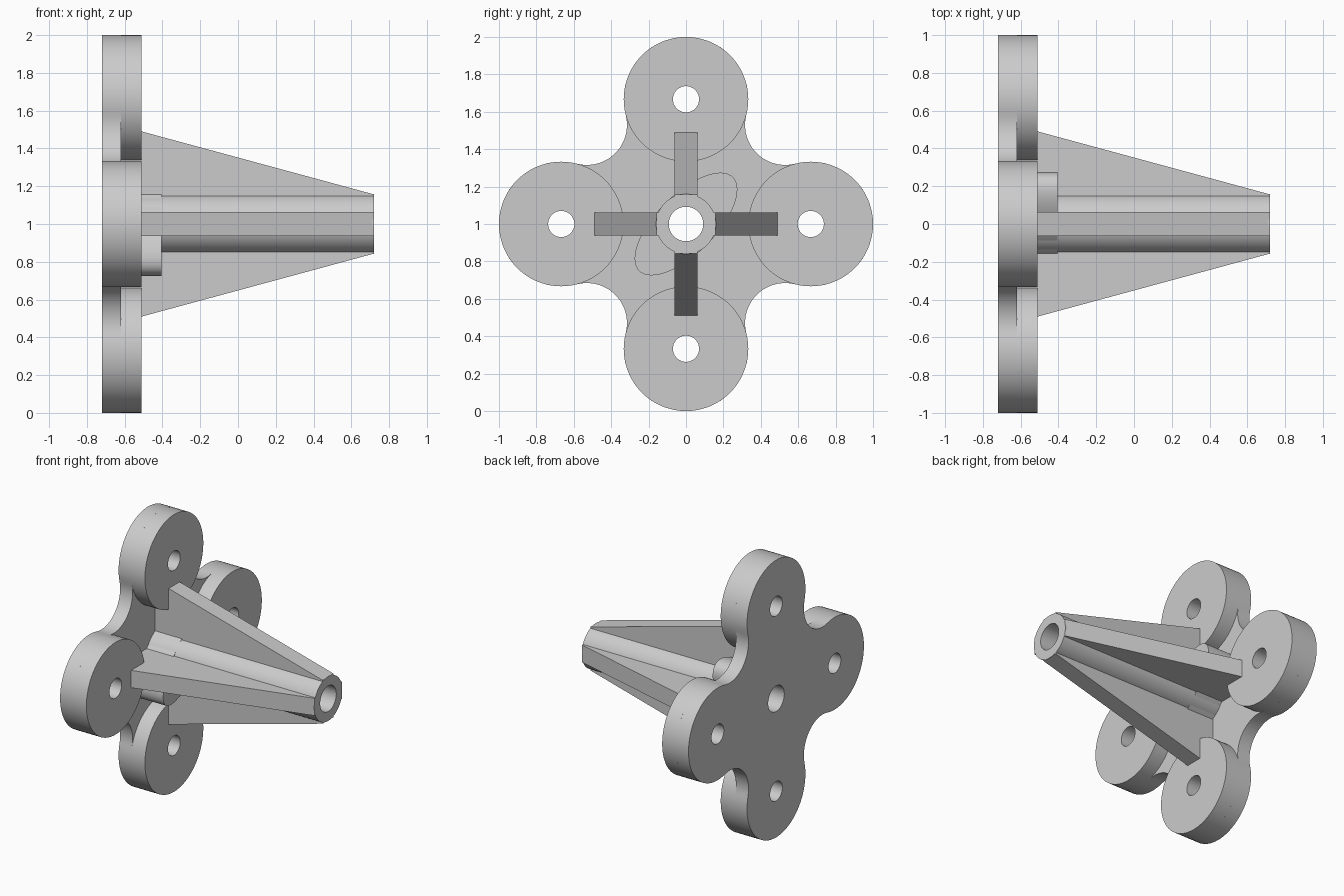
import bpy, bmesh
from math import pi, sin, cos, atan2, hypot

if "Cube" in bpy.data.objects:
    bpy.data.objects.remove(bpy.data.objects["Cube"])

BACK, WEB, FACE, PAD, TIP = -0.72, -0.62, -0.51, -0.405, 0.72
LOBE, LOBE_R = 0.667, 0.333
MID = 1.0

grey = bpy.data.materials.new("plain grey")
grey.use_nodes = True
grey.diffuse_color = (0.6, 0.6, 0.6, 1)
grey.node_tree.nodes["Principled BSDF"].inputs["Base Color"].default_value = (0.6, 0.6, 0.6, 1)


def arc(cy, cz, r, a0, a1, n):
    return [(cy + r * cos(a0 + (a1 - a0) * i / n), cz + r * sin(a0 + (a1 - a0) * i / n))
            for i in range(n + 1)]


def circle(cy, cz, r, n=72):
    return arc(cy, cz, r, 0, 2 * pi, n)[:-1]


def sweep(bm, loop, offset):
    """Close a 3D outline into a face and extrude it by the offset."""
    face = bm.faces.new([bm.verts.new(p) for p in loop])
    new = bmesh.ops.extrude_face_region(bm, geom=[face])["geom"]
    bmesh.ops.translate(bm, vec=offset, verts=[v for v in new if isinstance(v, bmesh.types.BMVert)])


def finish(name, bm):
    bmesh.ops.recalc_face_normals(bm, faces=bm.faces)
    mesh = bpy.data.meshes.new(name)
    bm.to_mesh(mesh)
    bm.free()
    mesh.materials.append(grey)
    ob = bpy.data.objects.new(name, mesh)
    ob.location.z = MID
    bpy.context.collection.objects.link(ob)
    return ob


def prism(name, outlines, x0, x1):
    """Extrude (y, z) outlines along x."""
    bm = bmesh.new()
    for outline in outlines:
        sweep(bm, [(x0, y, z) for y, z in outline], (x1 - x0, 0, 0))
    return finish(name, bm)


def turned(y, z, k):
    a = k * pi / 2
    return (y * cos(a) - z * sin(a), y * sin(a) + z * cos(a))


# Drills for the bore and the four bolt holes
centres = [turned(LOBE, 0, k) for k in range(4)]
drills = prism("drills", [circle(0, 0, 0.092)] + [circle(y, z, 0.07) for y, z in centres], -1, 1)
drills.hide_render = True
drills.hide_set(True)

# Flange plate: four lobes joined by concave fillets
f = 0.53
fillet_r = hypot(f, LOBE - f) - LOBE_R
a = atan2(f, f - LOBE)
quarter = arc(LOBE, 0, LOBE_R, -a, a, 44) + arc(f, f, fillet_r, a + pi, 1.5 * pi - a, 20)[1:-1]
outline = [turned(y, z, k) for k in range(4) for y, z in quarter]
parts = [prism("flange_plate", [outline], BACK, WEB)]

# Raised round bosses
for name, (y, z) in zip(("back_boss", "top_boss", "front_boss", "bottom_boss"), centres):
    parts.append(prism(name, [circle(y, z, LOBE_R)], WEB, FACE))

# Central tube and the diagonal oval collar at its root
parts.append(prism("centre_tube", [circle(0, 0, 0.16)], WEB, TIP))
oval = [((u - v) * cos(pi / 4), (u + v) * cos(pi / 4))
        for u, v in ((0.355 * cos(t), 0.157 * sin(t)) for t in (2 * pi * i / 72 for i in range(72)))]
parts.append(prism("oval_collar", [oval], WEB, PAD))

for ob in parts:
    cut = ob.modifiers.new("drilled", 'BOOLEAN')
    cut.operation, cut.solver, cut.object = 'DIFFERENCE', 'EXACT', drills

# Tapered fins
for k, name in enumerate(("top_fin", "front_fin", "bottom_fin", "back_fin")):
    bm = bmesh.new()
    profile = [(WEB, 0.12), (WEB, 0.49), (FACE, 0.49), (TIP - 0.001, 0.157), (TIP - 0.001, 0.12)]
    sweep(bm, [(x, -0.0625, z) for x, z in profile], (0, 0.125, 0))
    fin = finish(name, bm)
    fin.rotation_euler.x = k * pi / 2

# Apply the drilling, then smooth the round walls
for ob in parts:
    bpy.ops.object.select_all(action='DESELECT')
    ob.select_set(True)
    bpy.context.view_layer.objects.active = ob
    bpy.ops.object.modifier_apply(modifier="drilled")
    bpy.ops.object.shade_smooth_by_angle(angle=pi / 6)
bpy.data.objects.remove(drills)
